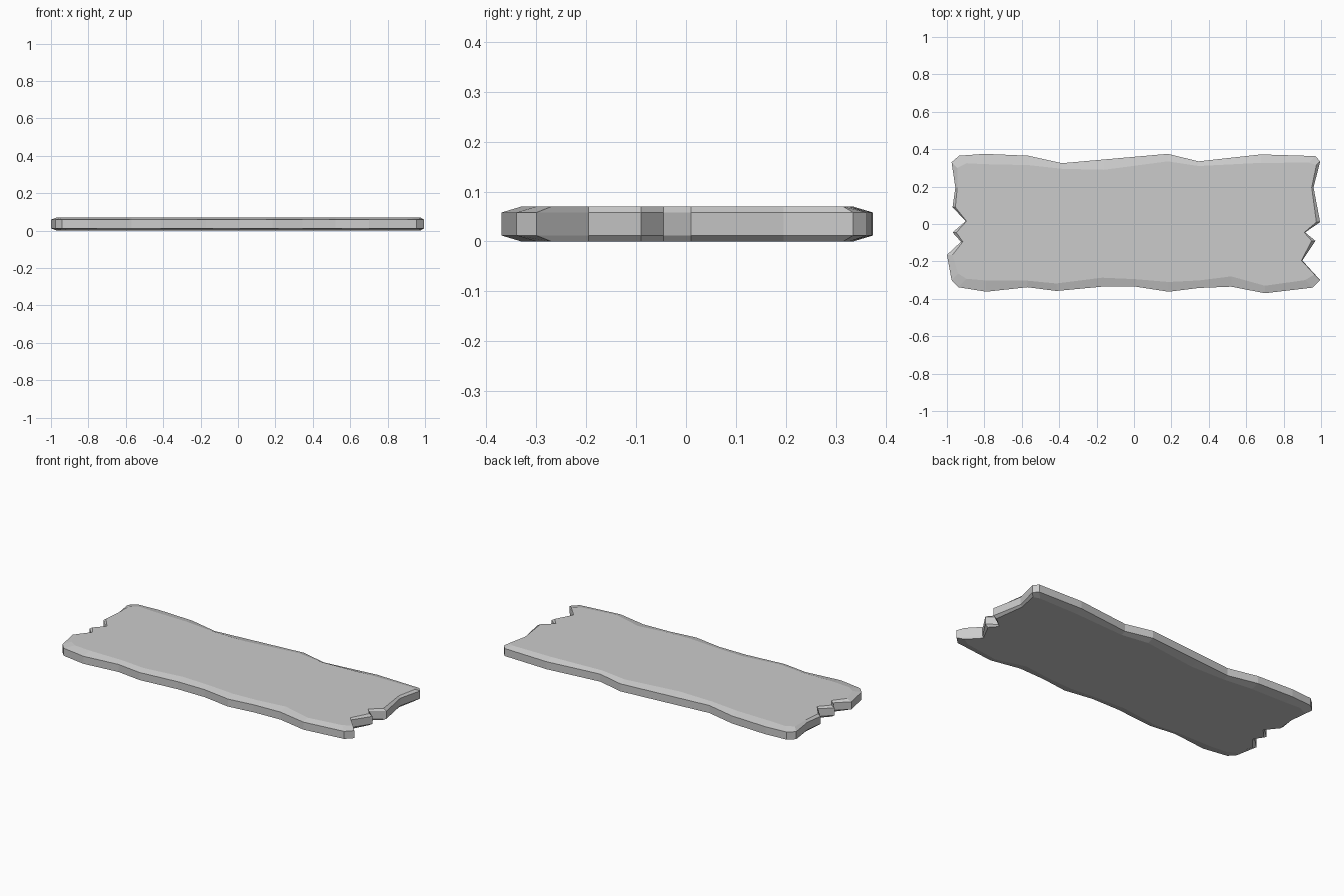
import bpy, bmesh
from math import copysign

if "Cube" in bpy.data.objects:
    bpy.data.objects.remove(bpy.data.objects["Cube"])

# Plank outline: (x, y, chamfer width), clockwise from above
back = [(-.975, .33, .03), (-.935, .365, .04), (-.80, .375, .055), (-.565, .365, .05),
        (-.385, .325, .03), (-.16, .345, .055), (.18, .375, .04), (.345, .335, .025),
        (.68, .372, .045), (.97, .363, .035), (.995, .335, .02)]
right = [(.96, .195, .01), (.995, .01, .02), (.915, -.045, .005), (.97, -.09, .02),
         (.90, -.195, .005)]
front = [(.995, -.30, .03), (.955, -.34, .04), (.70, -.37, .04), (.52, -.335, .055),
         (.345, -.342, .04), (.185, -.362, .052), (.01, -.335, .04), (-.17, -.335, .048),
         (-.415, -.358, .04), (-.57, -.338, .035), (-.79, -.362, .06), (-.94, -.338, .045),
         (-.975, -.30, .035)]
left = [(-1.0, -.165, .03), (-.925, -.095, .01), (-.97, -.045, .02), (-.90, .015, .005),
        (-.97, .09, .015), (-.955, .195, .01)]
outline = back + right + front + left


def inset(x, y, w):
    """Move an outline point inward: ends along x, long sides along y, corners both."""
    if abs(x) > .89:
        x -= copysign(w, x)
    if abs(y) > .25:
        y -= copysign(w, y)
    return x, y


bm = bmesh.new()
# Four stacked rings: chamfered bottom, straight wall, chamfered top
rings = []
for z, chamfered in ((0, True), (.012, False), (.058, False), (.07, True)):
    rings.append([bm.verts.new((*(inset(*p) if chamfered else p[:2]), z)) for p in outline])

n = len(outline)
for a, b in zip(rings, rings[1:]):
    for i in range(n):
        j = (i + 1) % n
        bm.faces.new((a[i], b[i], b[j], a[j]))

# Flat top and underside
bm.faces.new(rings[0])
bm.faces.new(rings[-1][::-1])
bmesh.ops.recalc_face_normals(bm, faces=bm.faces)

mesh = bpy.data.meshes.new("broken_plank")
bm.to_mesh(mesh)
bm.free()
plank = bpy.data.objects.new("broken_plank", mesh)
bpy.context.collection.objects.link(plank)
